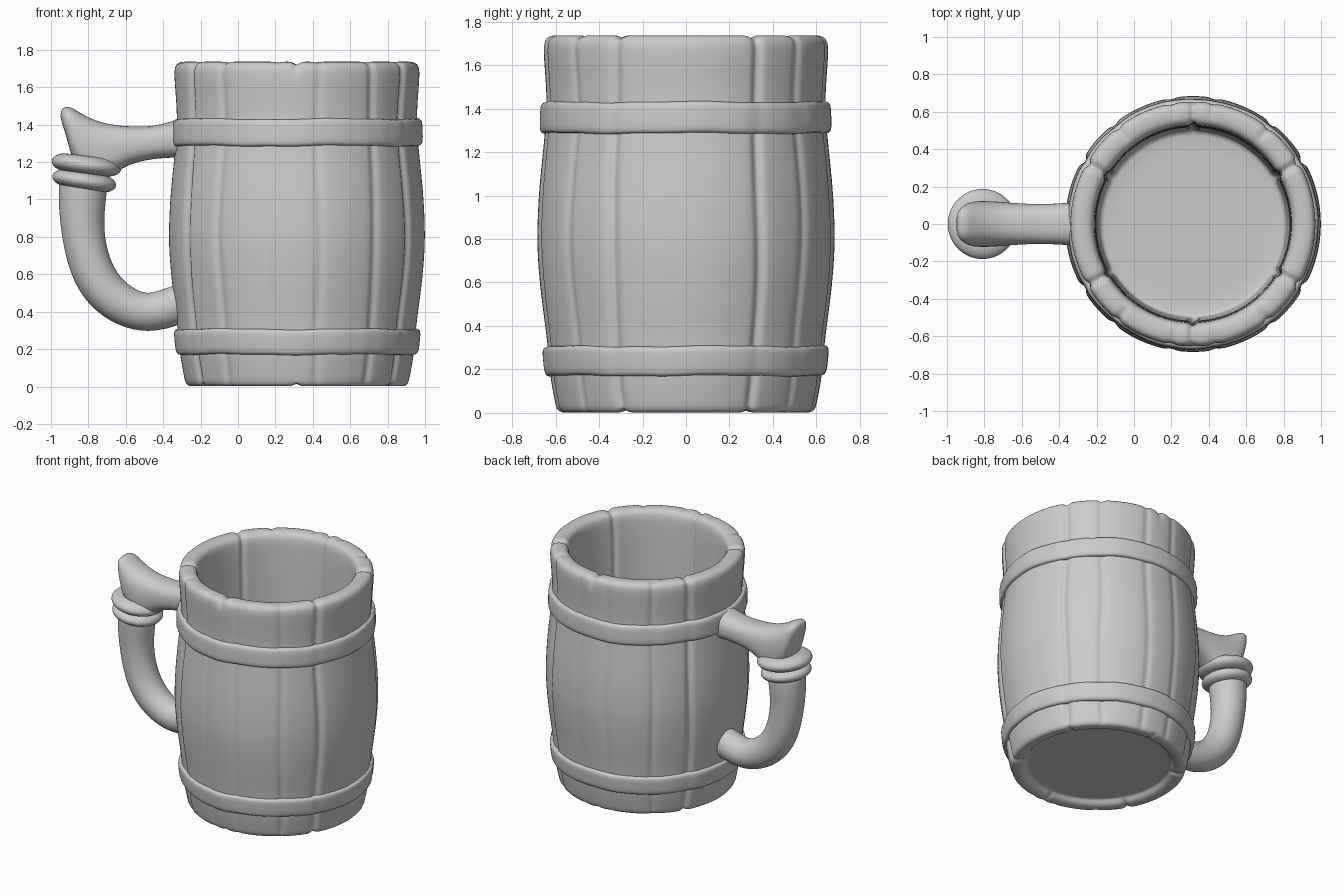
import bpy, bmesh
from math import sin, cos, pi, radians, exp, hypot
from mathutils import Vector, Matrix

if "Cube" in bpy.data.objects:
    bpy.data.objects.remove(bpy.data.objects["Cube"])

CX = 0.315          # barrel axis


def loft(name, rings, closed=False, caps=True, levels=1):
    """Skin a list of equally sized point rings into a smooth object."""
    bm = bmesh.new()
    vs = [[bm.verts.new(p) for p in ring] for ring in rings]
    n, m = len(rings[0]), len(rings)
    for i in range(m if closed else m - 1):
        a, b = vs[i], vs[(i + 1) % m]
        for j in range(n):
            k = (j + 1) % n
            bm.faces.new((a[j], a[k], b[k], b[j]))
    if caps and not closed:
        for ring in (vs[0], vs[-1]):
            c = bm.verts.new(sum((v.co for v in ring), Vector()) / n)
            for j in range(n):
                bm.faces.new((ring[j], ring[(j + 1) % n], c))
    bmesh.ops.recalc_face_normals(bm, faces=bm.faces)
    for f in bm.faces:
        f.smooth = True
    me = bpy.data.meshes.new(name)
    bm.to_mesh(me)
    bm.free()
    ob = bpy.data.objects.new(name, me)
    bpy.context.collection.objects.link(ob)
    if levels:
        mod = ob.modifiers.new("smooth", 'SUBSURF')
        mod.levels = mod.render_levels = levels
    return ob


# Stave seams: (angle in degrees, depth)
OUTER = []
for a, d in ((30, .022), (52, .014), (80, .009)):
    OUTER += [(a, d), (180 - a, d), (180 + a, d), (360 - a, d)]
INNER = [(30 + 60 * k, .02) for k in range(6)]


def seam(ang, z, seams):
    """Depth of the stave groove at an angle, wavering a little with height."""
    total = 0
    for a, d in seams:
        diff = (ang - a - 0.5 * sin(6 * z + a) + 180) % 360 - 180
        total += d * exp(-(diff / 1.7) ** 2)
    return total


# Barrel: one continuous wall from the recessed base to the inner floor
profile = [(.02, .04), (.46, .04), (.485, .04), (.495, .03), (.51, .01), (.535, .002),
           (.575, .001), (.594, .012), (.603, .05), (.612, .1), (.624, .16), (.634, .28),
           (.642, .36), (.656, .46), (.671, .58), (.681, .7), (.685, .8), (.682, .92),
           (.673, 1.06), (.66, 1.18), (.65, 1.28), (.643, 1.36), (.641, 1.44),
           (.645, 1.52), (.651, 1.6), (.656, 1.67), (.653, 1.71), (.636, 1.733),
           (.60, 1.738), (.565, 1.735), (.54, 1.722), (.527, 1.69), (.523, 1.6),
           (.518, 1.4), (.515, 1.0), (.51, .6), (.505, .3), (.502, .15), (.495, .125),
           (.47, .12), (.02, .12)]
N = 240
rings = []
for r, z in profile:
    ring = []
    for j in range(N):
        ang = 360 * j / N
        rr, zz = r, z
        if r > .5:
            d = seam(ang, z, OUTER if r > .585 else INNER)
            if z > 1.7:
                d = max(d, seam(ang, z, INNER))
            # push the groove towards the middle of the wall
            dr, dz = .583 - r, min(max(z, .04), 1.68) - z
            l = hypot(dr, dz) or 1
            rr, zz = r + d * dr / l, z + d * dz / l
        t = radians(ang)
        ring.append((CX + rr * cos(t), rr * sin(t), zz))
    rings.append(ring)
loft("barrel", rings)


# Hoops: rounded straps with slight hammered unevenness
def hoop(name, z0, z1, r0, r1):
    def pt(u, v):
        return (r0 + (r1 - r0) * v + u, z0 + (z1 - z0) * v)
    prof = [pt(-.06, .0), pt(-.018, .0), pt(-.005, .06), pt(0, .2), pt(0, .5),
            pt(0, .8), pt(-.005, .94), pt(-.018, 1.0), pt(-.06, 1.0)]
    out = []
    for r, z in prof:
        out.append([])
        for j in range(120):
            t = 2 * pi * j / 120
            rr = r + .002 * sin(7 * t + 1) + .001 * sin(19 * t) - .3 * seam(j * 3, 0, OUTER)
            out[-1].append((CX + rr * cos(t), rr * sin(t),
                            z + .003 * sin(5 * t + z) + .0015 * sin(13 * t)))
    loft(name, out, closed=True)


hoop("lower_hoop", .17, .308, .648, .662)
hoop("upper_hoop", 1.285, 1.432, .673, .668)

# Lower handle: curved horn, (x, z, radius) along its centre line
horn = [(-.22, .47, .105), (-.33, .435, .105), (-.43, .4, .105), (-.53, .395, .106),
        (-.66, .455, .113), (-.765, .57, .116), (-.82, .74, .113), (-.836, .9, .119),
        (-.832, 1.02, .13), (-.825, 1.14, .13)]
rings = []
for i, (x, z, r) in enumerate(horn):
    a, b = horn[max(i - 1, 0)], horn[min(i + 1, len(horn) - 1)]
    dx, dz = b[0] - a[0], b[1] - a[1]
    l = hypot(dx, dz)
    rings.append([(x - dz / l * r * cos(t), r * sin(t), z + dx / l * r * cos(t))
                  for t in (2 * pi * j / 24 for j in range(24))])
loft("handle_grip", rings, levels=2)

# Upper arm with thumb rest: top x, top z, bottom x, bottom z, half width
arm = [(-.24, 1.44, -.24, 1.22, .118), (-.34, 1.425, -.34, 1.225, .115),
       (-.44, 1.392, -.44, 1.218, .108), (-.54, 1.39, -.53, 1.203, .107),
       (-.65, 1.395, -.62, 1.17, .112), (-.74, 1.415, -.7, 1.1, .12),
       (-.81, 1.445, -.8, 1.1, .125), (-.86, 1.475, -.885, 1.2, .12),
       (-.895, 1.495, -.91, 1.31, .105), (-.925, 1.497, -.935, 1.39, .085),
       (-.945, 1.48, -.95, 1.44, .05)]
rings = []
for tx, tz, bx, bz, w in arm:
    ring = []
    for j in range(24):
        t = 2 * pi * j / 24
        c, s = cos(t), sin(t)
        c = abs(c) ** .8 * (1 if c > 0 else -1)
        s = abs(s) ** .8 * (1 if s > 0 else -1)
        ring.append(((tx + bx) / 2 + (tx - bx) / 2 * c, w * s,
                     (tz + bz) / 2 + (tz - bz) / 2 * c))
    rings.append(ring)
loft("handle_thumb_rest", rings, levels=2)


# Collar: two tilted, rounded rings where the arm meets the grip
def collar(name, x, z, outer, half, tilt):
    rot = Matrix.Rotation(radians(tilt), 3, 'Y')
    inner = outer - .085
    prof = [(0, -half * .7)] + [(inner + .085 * cos(a), half * sin(a))
            for a in (-pi / 2 + pi * k / 8 for k in range(9))] + [(0, half * .7)]
    prof[0] = (.02, -half * .7)
    prof[-1] = (.02, half * .7)
    loft(name, [[rot @ Vector((r * cos(t), r * sin(t), h)) + Vector((x, 0, z))
                 for t in (2 * pi * j / 40 for j in range(40))] for r, h in prof])


collar("collar_upper", -.81, 1.185, .19, .05, 7)
collar("collar_lower", -.822, 1.1, .175, .048, 9)
